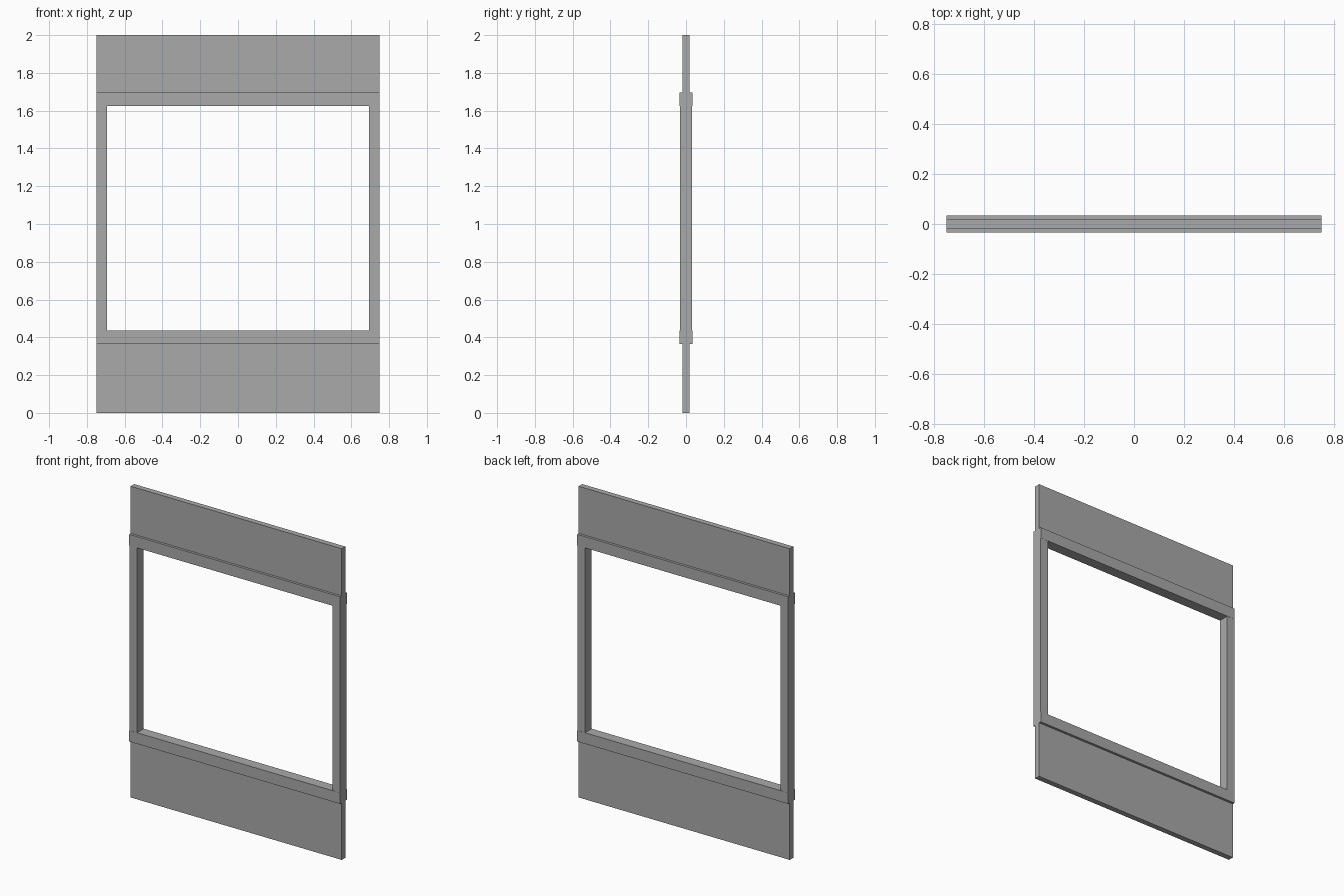
import bpy
import bmesh
from mathutils import Matrix

cube = bpy.data.objects.get("Cube")
if cube:
    bpy.data.objects.remove(cube, do_unlink=True)

# Single grey finish
GREY = (0.4, 0.4, 0.4, 1.0)
grey = bpy.data.materials.new("plain_grey")
grey.use_nodes = True
grey.diffuse_color = GREY
grey.node_tree.nodes["Principled BSDF"].inputs["Base Color"].default_value = GREY


def box(name, x, y, z):
    """Box spanning the (min, max) pairs on each axis."""
    spans = (x, y, z)
    size = [hi - lo for lo, hi in spans]
    centre = [(hi + lo) / 2 for lo, hi in spans]
    bm = bmesh.new()
    bmesh.ops.create_cube(
        bm, size=1, matrix=Matrix.Translation(centre) @ Matrix.Diagonal((*size, 1)))
    mesh = bpy.data.meshes.new(name)
    bm.to_mesh(mesh)
    bm.free()
    mesh.materials.append(grey)
    obj = bpy.data.objects.new(name, mesh)
    bpy.context.collection.objects.link(obj)


HALF_WIDTH = 0.75
PANEL, RAIL, JAMB = 0.018, 0.034, 0.033   # half depths
JAMB_WIDTH = 0.056
SILL = (0.366, 0.437)
HEAD = (1.625, 1.697)
across = (-HALF_WIDTH, HALF_WIDTH)

# Thin wall panels below and above the opening
box("lower_panel", across, (-PANEL, PANEL), (0, SILL[0]))
box("upper_panel", across, (-PANEL, PANEL), (HEAD[1], 2))

# Thicker horizontal rails
box("sill_rail", across, (-RAIL, RAIL), SILL)
box("head_rail", across, (-RAIL, RAIL), HEAD)

# Upright jambs between the rails
for name, side in (("left_jamb", 1), ("right_jamb", -1)):
    x = sorted((side * HALF_WIDTH, side * (HALF_WIDTH - JAMB_WIDTH)))
    box(name, x, (-JAMB, JAMB), (SILL[1], HEAD[0]))
